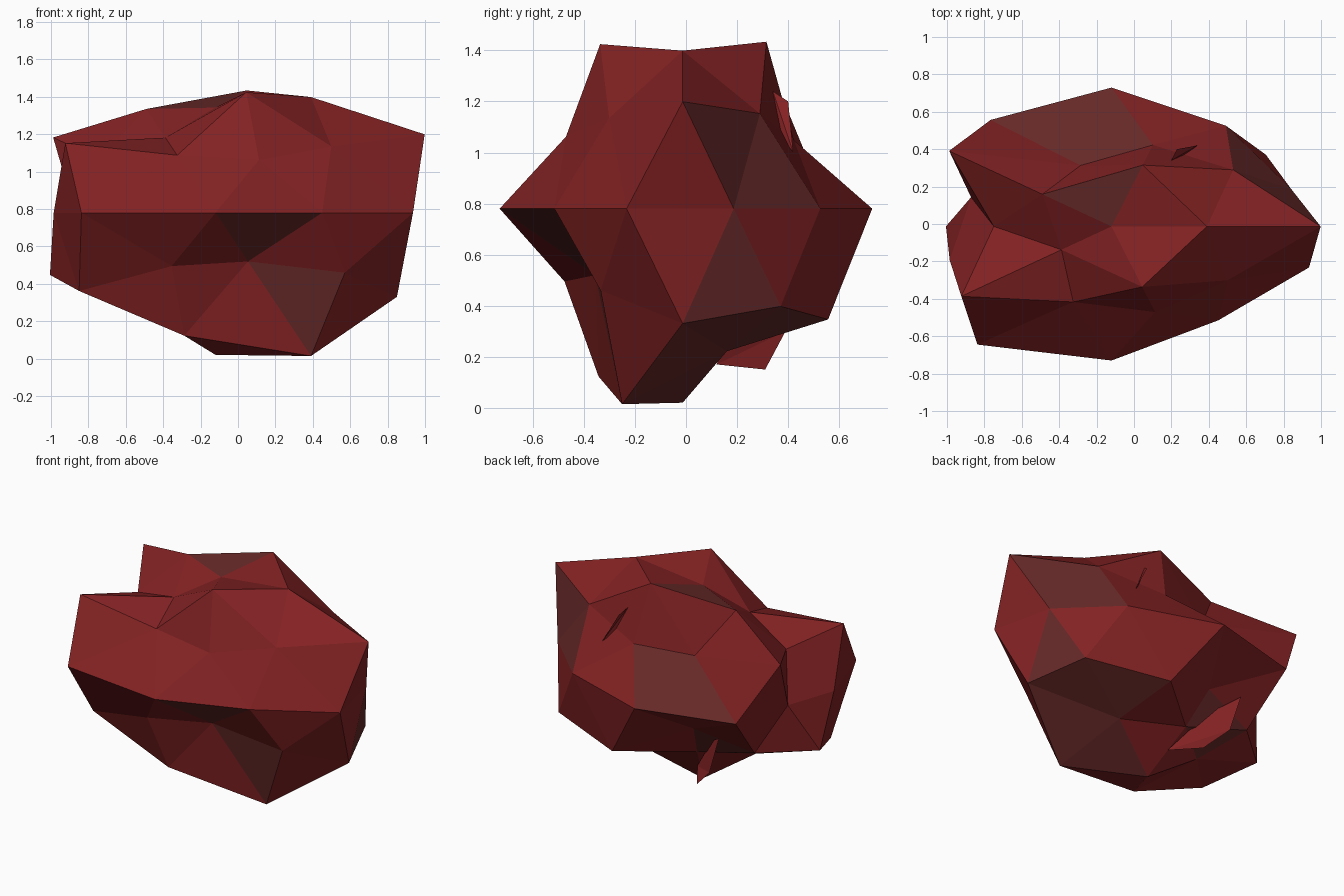
import bpy
import bmesh
import math
from mathutils import Vector

old = bpy.data.objects.get("Cube")
if old:
    bpy.data.objects.remove(old, do_unlink=True)

CENTRE = Vector((-0.12, -0.013, 0.78))
STRETCH = Vector((1.0, 0.64, 0.75))


def make_material(name, colour):
    mat = bpy.data.materials.new(name)
    mat.use_nodes = True
    mat.diffuse_color = (*colour, 1)
    bsdf = mat.node_tree.nodes["Principled BSDF"]
    bsdf.inputs["Base Color"].default_value = (*colour, 1)
    bsdf.inputs["Roughness"].default_value = 0.9
    return mat


red = make_material("deep red stone", (0.23, 0.016, 0.017))
dull = make_material("dull brown red stone", (0.13, 0.022, 0.021))

# Rings of the ball, top to bottom: name, height, first azimuth, step, radial factors
RINGS = [
    ("T", 1.0, 0, 360, [0.75]),
    ("U", 0.851, 0, 72, [0.97, 1.025, 0.87, 0.63, 1.01]),
    ("M", 0.526, 36, 72, [0.945, 0.63, 0.74, 0.78, 0.90]),
    ("B", 0.447, 0, 72, [1.25, 0.80, 1.20, 1.11, 0.84]),
    ("E", 0.0, 18, 36, [1.01, 1.04, 1.16, 1.10, 0.79, 0.91, 1.22, 1.12, 0.97, 1.11]),
    ("L", -0.447, 36, 72, [1.14, 0.68, 0.99, 0.85, 0.955]),
    ("N", -0.526, 0, 72, [1.14, 1.10, 0.84, 1.06, 0.66]),
    ("P", -0.851, 36, 72, [0.875, 0.72, 0.76, 1.03, 1.2]),
    ("S", -1.0, 0, 360, [1.013]),
]

# Faces in the duller colour, by corner names
DULL = {frozenset(f.split()) for f in (
    "T0 U1 U2", "M1 E2 E3", "B1 M1 E2", "M0 E0 E1", "B0 M0 E0",
    "N0 L0 E0", "N4 L4 P4", "E7 E8 N4", "P0 P4 N0", "P0 P4 S0",
    "P0 N0 L0", "P0 N1 L0", "N2 L1 P1", "N2 P1 P2")}


def ring_point(direction):
    """Return the name and radial factor for a point of the ball."""
    name, _, start, step, factors = min(RINGS, key=lambda r: abs(r[1] - direction.z))
    index = 0
    if len(factors) > 1:
        azimuth = math.degrees(math.atan2(direction.y, direction.x))
        index = round((azimuth - start) / step) % len(factors)
    return name + str(index), factors[index]


def add_object(name, bm, materials):
    mesh = bpy.data.meshes.new(name)
    bm.to_mesh(mesh)
    bm.free()
    for mat in materials:
        mesh.materials.append(mat)
    obj = bpy.data.objects.new(name, mesh)
    bpy.context.collection.objects.link(obj)
    return obj


# Boulder: faceted ball with every point pushed in or out
bm = bmesh.new()
bmesh.ops.create_icosphere(bm, subdivisions=2, radius=1)
names = {}
for v in bm.verts:
    direction = v.co.normalized()
    names[v], factor = ring_point(direction)
    v.co = CENTRE + direction * STRETCH * factor
for f in bm.faces:
    f.smooth = False
    f.material_index = int(frozenset(names[v] for v in f.verts) in DULL)
add_object("boulder", bm, [red, dull])


# Thin slivers of stone breaking through the back
def sliver(name, points):
    bm = bmesh.new()
    verts = [bm.verts.new(p) for p in points]
    for a, b in zip(verts[1:], verts[2:]):
        bm.faces.new((verts[0], a, b))
    add_object(name, bm, [red])


sliver("upper_sliver", [(0.20, 0.34, 1.24), (0.23, 0.40, 1.20),
                        (0.34, 0.42, 1.00), (0.26, 0.36, 1.08)])
sliver("lower_sliver", [(-0.17, 0.12, 0.17), (-0.30, 0.31, 0.15),
                        (-0.45, 0.39, 0.30), (-0.53, 0.40, 0.56),
                        (-0.38, 0.26, 0.45)])
